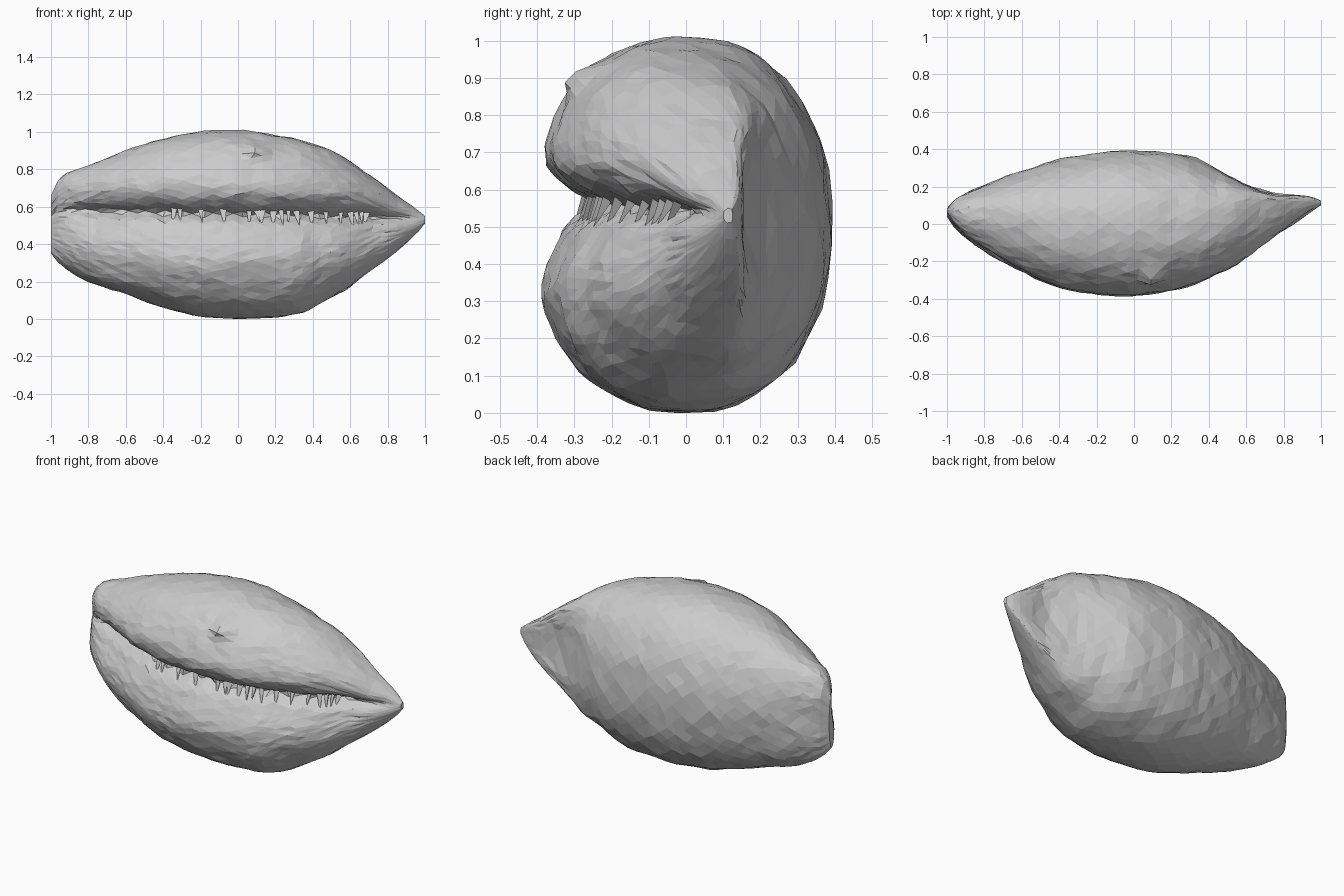
import bpy, bmesh, math, random
from mathutils import Vector, noise

if "Cube" in bpy.data.objects:
    bpy.data.objects.remove(bpy.data.objects["Cube"])

random.seed(4)
RINGS, SEGS = 44, 54

# Stations along the shell: x, top z, bottom z, back y, front y, y of the widest line
STATIONS = [
    (-1.00, .66, .35, .085, .025, .06), (-.95, .76, .29, .14, -.05, .07),
    (-.80, .82, .20, .21, -.18, .06), (-.60, .90, .13, .28, -.29, .03),
    (-.40, .965, .06, .345, -.37, .0), (-.20, 1.0, .015, .38, -.405, .0),
    (0, 1.01, .0, .392, -.41, .0), (.30, .965, .02, .362, -.36, .0),
    (.45, .92, .085, .29, -.30, .02), (.60, .84, .17, .215, -.225, .06),
    (.75, .74, .29, .175, -.125, .10), (.85, .66, .36, .162, -.05, .12),
    (.95, .59, .45, .145, .045, .12), (1.00, .55, .51, .125, .10, .115)]


def station(x):
    """Smooth interpolation of the station table."""
    i = 0
    while i < len(STATIONS) - 2 and x > STATIONS[i + 1][0]:
        i += 1
    n = len(STATIONS) - 1
    p0, p1, p2, p3 = (STATIONS[max(0, min(n, i + k))] for k in (-1, 0, 1, 2))
    t = (x - p1[0]) / (p2[0] - p1[0])
    w = p2[0] - p1[0]
    out = []
    for k in range(1, 6):
        m1 = (p2[k] - p0[k]) / (p2[0] - p0[0]) * w
        m2 = (p3[k] - p1[k]) / (p3[0] - p1[0]) * w
        out.append((2*t**3 - 3*t*t + 1) * p1[k] + (t**3 - 2*t*t + t) * m1
                   + (3*t*t - 2*t**3) * p2[k] + (t**3 - t*t) * m2)
    return out


def slit_z(x):
    return .56 - .022 * x


def surface(x, u):
    """Point on the shell; u runs round the section, denser at the front."""
    top, bot, back, front, yc = station(x)
    a = u + .5 * math.sin(u)
    c, s = math.cos(a), math.sin(a)
    flat = max(0, min(1, (x - .45) / .25))
    e = 2 / 2.25 if c < 0 else 2 / (2.2 + 1.8 * flat)
    zc, rz = (top + bot) / 2, (top - bot) / 2
    z = zc + rz * math.copysign(abs(s) ** e, s)
    y = yc + (back - yc if c > 0 else yc - front) * math.copysign(abs(c) ** e, c)
    if c < 0:
        # wide valley between the lips plus a narrow slit under the upper lip
        d = z - slit_z(x)
        fade = max(0, min(1, (1 - x) / .3)) * max(.3, min(1, (x + 1.02) / .25))
        wide = math.exp(-(d / (.09 if d > 0 else .15)) ** 2)
        narrow = math.exp(-(d / .026) ** 2)
        y += fade * (.105 * wide + .07 * narrow)
        # raised chip on the upper front face
        y -= .06 * math.exp(-((x - .10) / .05) ** 2 - ((z - .905) / .04) ** 2)
    else:
        # spoon-like hollow behind the pointed end
        y -= .03 * math.exp(-((x - .72) / .12) ** 2 - ((z - .54) / .13) ** 2)
    return Vector((x, y, z))


# Main shell: faceted loft with a hand-worked irregular surface
bm = bmesh.new()
rings = []
for i in range(RINGS):
    x = -math.cos(math.pi * i / (RINGS - 1)) * .25 + (2 * i / (RINGS - 1) - 1) * .75
    ring = []
    for j in range(SEGS):
        inner = 0 < i < RINGS - 1
        taper = min(1, (1 - x) / .25)          # calmer toward the point
        xx = x + (random.uniform(-.013, .013) * taper if 1 < i < RINGS - 2 else 0)
        p = surface(xx, 2 * math.pi * (j + (.5 * (i % 2))) / SEGS)
        if inner:
            p += noise.noise_vector(p * 7) * .008 * taper
            p.y += random.uniform(-.004, .004) * taper
            p.z += random.uniform(-.003, .003) * taper
        p.z = max(p.z, 0)
        ring.append(bm.verts.new(p))
    rings.append(ring)
for i in range(RINGS - 1):
    for j in range(SEGS):
        k = (j + 1) % SEGS
        a, b, c, d = rings[i][j], rings[i][k], rings[i + 1][k], rings[i + 1][j]
        tris = ((a, b, d), (b, c, d)) if i % 2 == 0 else ((a, b, c), (a, c, d))
        for t in tris:
            bm.faces.new(t)
for ring in (rings[0], rings[-1]):
    mid = bm.verts.new(sum((v.co for v in ring), Vector()) / SEGS)
    for j in range(SEGS):
        bm.faces.new((ring[j], ring[(j + 1) % SEGS], mid))
# merge crowded points so the facets stay coarse
bmesh.ops.remove_doubles(bm, verts=bm.verts, dist=.009)
bmesh.ops.recalc_face_normals(bm, faces=bm.faces)
mesh = bpy.data.meshes.new("shell_body")
bm.to_mesh(mesh)
bm.free()
shell = bpy.data.objects.new("shell_body", mesh)
bpy.context.collection.objects.link(shell)


def spike(bm, base, tip, wide):
    """Small three-sided shard from a base point to a tip."""
    b = [bm.verts.new(base + Vector(o)) for o in
         ((-wide, 0, 0), (wide, 0, .005), (0, .03, .0))]
    t = bm.verts.new(tip)
    bm.faces.new(b)
    for k in range(3):
        bm.faces.new((b[k], b[(k + 1) % 3], t))


# Ragged teeth hanging from the upper lip into the slit
bm = bmesh.new()
for x in (-.34, -.31, -.2, -.08, .06, .10, .13, .19, .23, .27, .31,
          .39, .47, .55, .6, .63, .66, .69):
    front = station(x)[3]
    z = slit_z(x)
    y = front + .12 * min(1, (1 - x) / .3)
    length = random.uniform(.05, .085)
    spike(bm, Vector((x, y + .015, z + .025)),
          Vector((x + random.uniform(-.02, .02), y - .012, z + .01 - length)),
          random.uniform(.012, .022))
bmesh.ops.recalc_face_normals(bm, faces=bm.faces)
mesh = bpy.data.meshes.new("slit_teeth")
bm.to_mesh(mesh)
bm.free()
teeth = bpy.data.objects.new("slit_teeth", mesh)
bpy.context.collection.objects.link(teeth)
